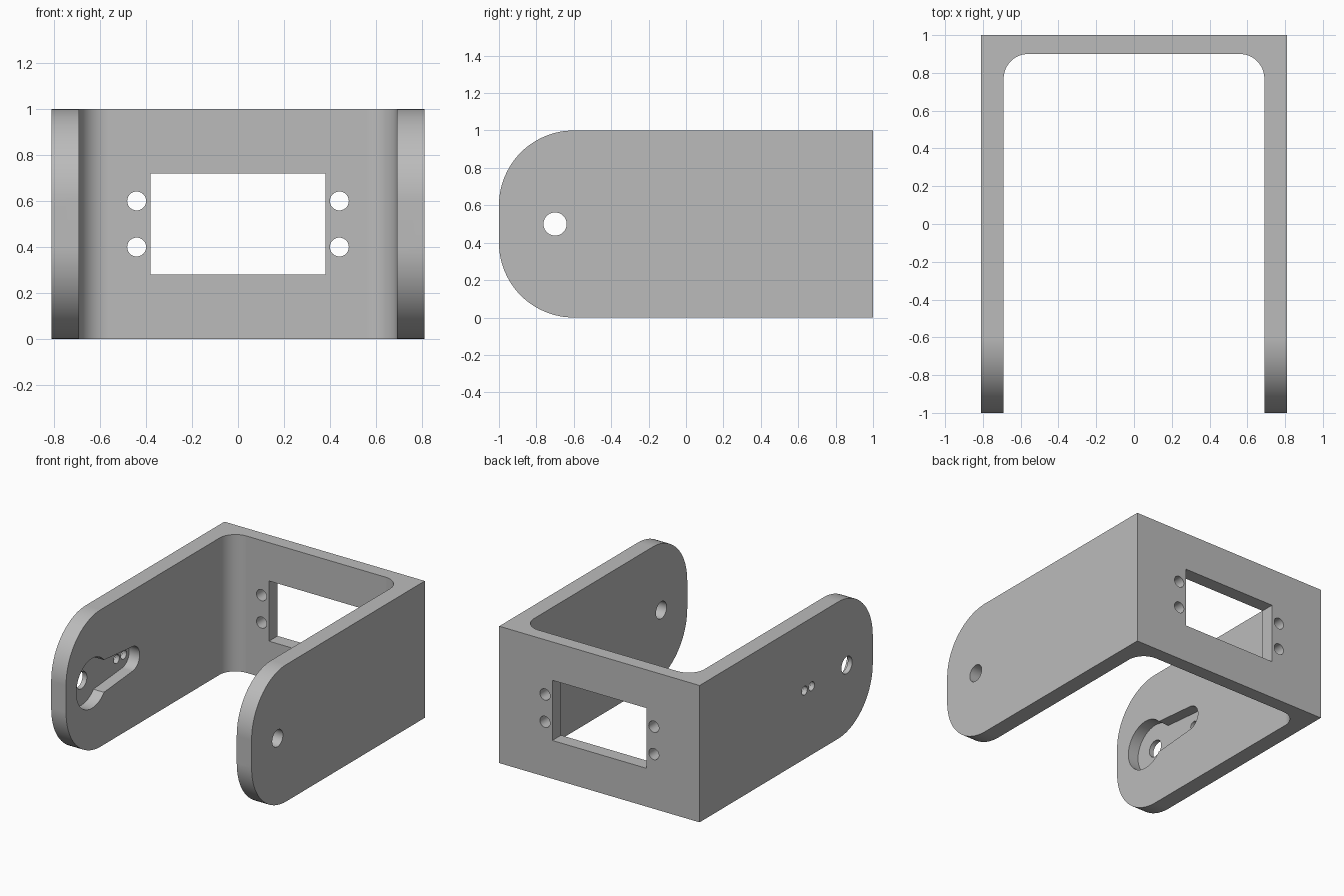
import bpy, bmesh
from math import radians, cos, sin, pi
from mathutils import Vector

default = bpy.data.objects.get("Cube")
if default:
    bpy.data.objects.remove(default, do_unlink=True)

W, INNER, BACK = 0.81, 0.69, 0.90      # half width, inner wall, inner back face
PIVOT, MID = -0.70, 0.50               # arm pivot position


def arc(cx, cy, r, a0, a1, n=24):
    """Points along an arc, angles in degrees."""
    return [(cx + r * cos(radians(a0 + (a1 - a0) * i / n)),
             cy + r * sin(radians(a0 + (a1 - a0) * i / n))) for i in range(n + 1)]


def prism(name, profile, axis, lo, hi):
    """Extrude a 2D profile along x, y or z."""
    place = {"x": lambda p: (lo, p[0], p[1]),
             "y": lambda p: (p[0], lo, p[1]),
             "z": lambda p: (p[0], p[1], lo)}[axis]
    bm = bmesh.new()
    face = bm.faces.new([bm.verts.new(place(p)) for p in profile])
    ext = bmesh.ops.extrude_face_region(bm, geom=[face])["geom"]
    shift = Vector([(hi - lo) * (a == axis) for a in "xyz"])
    bmesh.ops.translate(bm, vec=shift, verts=[v for v in ext if isinstance(v, bmesh.types.BMVert)])
    bmesh.ops.recalc_face_normals(bm, faces=bm.faces)
    mesh = bpy.data.meshes.new(name)
    bm.to_mesh(mesh)
    bm.free()
    obj = bpy.data.objects.new(name, mesh)
    bpy.context.collection.objects.link(obj)
    return obj


def hole(name, c0, c1, r, axis, lo, hi):
    return prism(name, arc(c0, c1, r, 0, 360, 40)[:-1], axis, lo, hi)


def combine(target, cutter, operation="DIFFERENCE"):
    """Apply a boolean and discard the cutter."""
    cutter.hide_render = True
    mod = target.modifiers.new("cut", "BOOLEAN")
    mod.operation, mod.solver, mod.object = operation, "EXACT", cutter
    bpy.context.view_layer.objects.active = target
    bpy.ops.object.modifier_apply(modifier=mod.name)
    bpy.data.objects.remove(cutter, do_unlink=True)


# U-shaped body with filleted inner corners
F = 0.13
u_profile = [(-W, -1), (-W, 1), (W, 1), (W, -1), (INNER, -1)]
u_profile += arc(INNER - F, BACK - F, F, 0, 90)
u_profile += arc(-INNER + F, BACK - F, F, 90, 180)
u_profile += [(-INNER, -1)]
bracket = prism("bracket", u_profile, "z", 0, 1)

# Rounded arm ends
R = 0.40
side = arc(R - 1, 1 - R, R, 90, 180) + arc(R - 1, R, R, 180, 270) + [(1.2, 0), (1.2, 1)]
combine(bracket, prism("arm_outline", side, "x", -1, 1), "INTERSECT")

# Back plate window and mounting holes
window = [(-0.38, 0.28), (0.38, 0.28), (0.38, 0.72), (-0.38, 0.72)]
combine(bracket, prism("window_cutter", window, "y", 0.7, 1.2))
for x in (-0.44, 0.44):
    for z in (0.4, 0.6):
        combine(bracket, hole("mount_hole_cutter", x, z, 0.041, "y", 0.7, 1.2))

# Recess inside the right arm: a disc plus a tapered, round-ended slot
FLOOR = -0.775
combine(bracket, hole("recess_disc_cutter", PIVOT, MID, 0.182, "x", FLOOR, -0.5))
slot = [(PIVOT, MID + 0.13), (PIVOT, MID - 0.13)] + arc(-0.24, MID, 0.09, -84, 84)
combine(bracket, prism("recess_slot_cutter", slot, "x", FLOOR, -0.5))

# Pivot holes in both arms, two screw holes in the right arm
combine(bracket, hole("pivot_hole_cutter", PIVOT, MID, 0.062, "x", -1, 1))
for y in (-0.295, -0.212):
    combine(bracket, hole("screw_hole_cutter", y, MID, 0.032, "x", -1, -0.5))

# Grey finish
grey = bpy.data.materials.new("grey")
grey.use_nodes = True
color = (0.5, 0.5, 0.5, 1)
grey.diffuse_color = color
grey.node_tree.nodes["Principled BSDF"].inputs["Base Color"].default_value = color
bracket.data.materials.clear()
bracket.data.materials.append(grey)
for poly in bracket.data.polygons:
    poly.material_index = 0

# Smooth curves, crisp edges, flat faces kept flat
bpy.ops.object.select_all(action="DESELECT")
bracket.select_set(True)
bpy.context.view_layer.objects.active = bracket
bpy.ops.object.shade_smooth_by_angle(angle=radians(30))
normals = bracket.modifiers.new("even_normals", "WEIGHTED_NORMAL")
normals.keep_sharp = True
